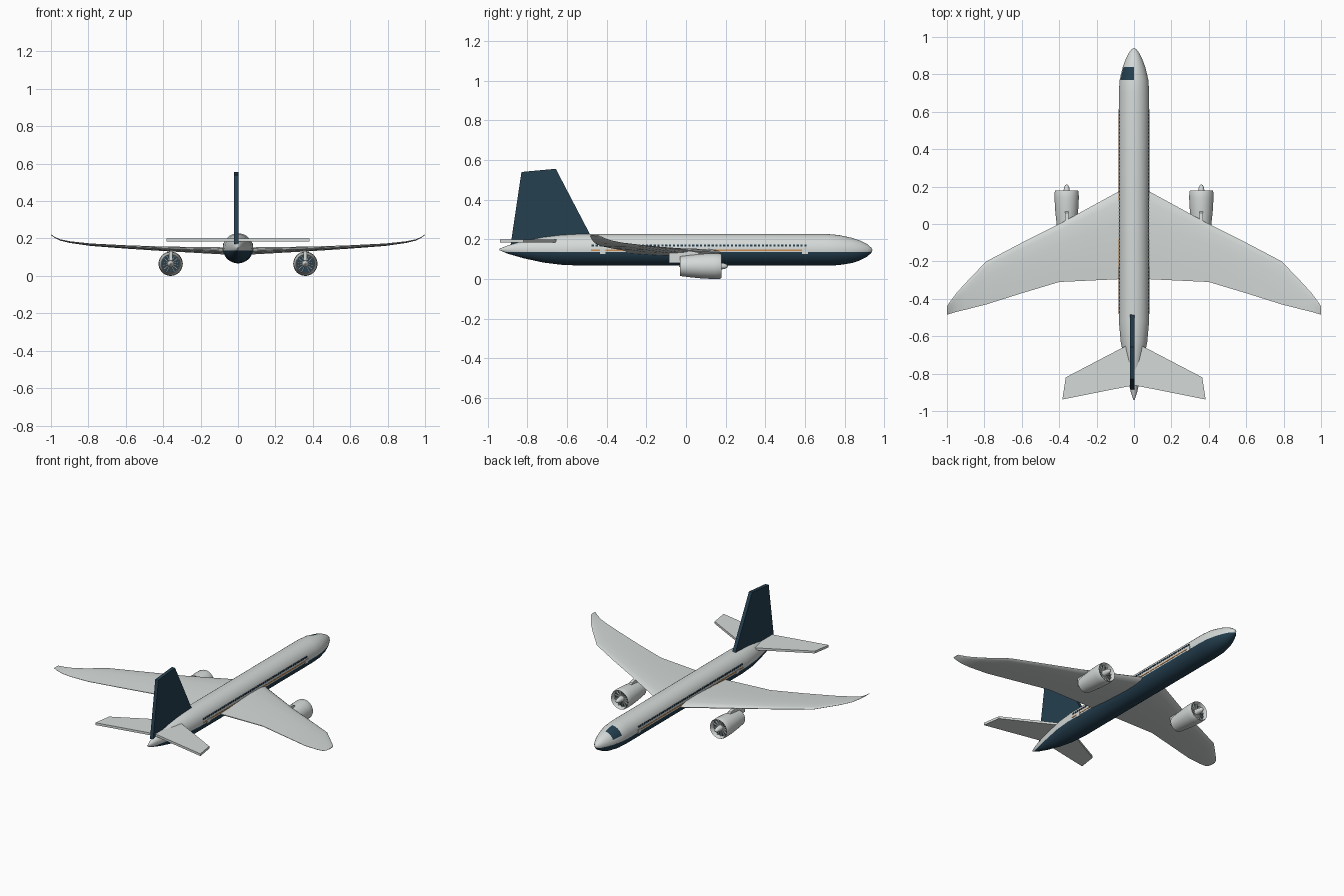
import bpy, bmesh, math
from mathutils import Matrix, Vector

if "Cube" in bpy.data.objects:
    bpy.data.objects.remove(bpy.data.objects["Cube"])


def material(name, rgb):
    m = bpy.data.materials.new(name)
    m.use_nodes = True
    m.diffuse_color = (*rgb, 1)
    m.node_tree.nodes["Principled BSDF"].inputs["Base Color"].default_value = (*rgb, 1)
    return m


LIGHT = material("light grey paint", (0.66, 0.70, 0.69))
NAVY = material("dark navy paint", (0.018, 0.05, 0.08))
ORANGE = material("orange trim", (0.62, 0.27, 0.08))


def finish(bm, name, mats, smooth=None):
    bmesh.ops.recalc_face_normals(bm, faces=bm.faces)
    mesh = bpy.data.meshes.new(name)
    bm.to_mesh(mesh)
    bm.free()
    for m in mats:
        mesh.materials.append(m)
    ob = bpy.data.objects.new(name, mesh)
    bpy.context.collection.objects.link(ob)
    if smooth:
        bpy.ops.object.select_all(action="DESELECT")
        ob.select_set(True)
        bpy.context.view_layer.objects.active = ob
        bpy.ops.object.shade_smooth_by_angle(angle=math.radians(smooth))
    return ob


def loft(bm, rings, caps=True):
    """Skin a list of closed rings of points."""
    loops = [[bm.verts.new(p) for p in ring] for ring in rings]
    n = len(loops[0])
    for a, b in zip(loops, loops[1:]):
        for i in range(n):
            j = (i + 1) % n
            bm.faces.new((a[i], a[j], b[j], b[i]))
    if caps:
        bm.faces.new(loops[0])
        bm.faces.new(loops[-1])


def box(bm, centre, size):
    bmesh.ops.create_cube(bm, size=1, matrix=Matrix.Translation(centre) @ Matrix.Diagonal((*size, 1)))


def lathe(bm, profile, x, z, n=32, caps=True):
    """Turn (y, radius) points around an axis along y."""
    turn = [2 * math.pi * i / n for i in range(n)]
    loft(bm, [[(x + r * math.cos(t), y, z + r * math.sin(t)) for t in turn]
              for y, r in profile], caps)


# Fuselage: y, half width, bottom, top
SPLIT = 0.135
GLASS = (0.77, 0.84)
stations = [(-0.94, 0.003, 0.145, 0.153), (-0.9, 0.017, 0.128, 0.169),
            (-0.82, 0.034, 0.105, 0.192), (-0.72, 0.053, 0.083, 0.211),
            (-0.63, 0.071, 0.072, 0.222), (-0.52, 0.081, 0.067, 0.228),
            (0.7, 0.081, 0.067, 0.228), (0.77, 0.077, 0.07, 0.222),
            (0.84, 0.06, 0.081, 0.207), (0.88, 0.045, 0.095, 0.193),
            (0.915, 0.028, 0.114, 0.175), (0.935, 0.012, 0.132, 0.158),
            (0.94, 0.003, 0.144, 0.149)]
turns = [2 * math.pi * i / 36 for i in range(36)]
bm = bmesh.new()
loft(bm, [[(w * math.cos(t), y, (lo + hi) / 2 + (hi - lo) / 2 * math.sin(t)) for t in turns]
          for y, w, lo, hi in stations])
bmesh.ops.bisect_plane(bm, geom=bm.verts[:] + bm.edges[:] + bm.faces[:],
                       plane_co=(0, 0, SPLIT), plane_no=(0, 0, 1))
for f in bm.faces:
    c = f.calc_center_median()
    glass = GLASS[0] < c.y < GLASS[1] and c.x < 0 and c.z > 0.165
    f.material_index = int(c.z < SPLIT or glass)
finish(bm, "fuselage", [LIGHT, NAVY], 35)

# Cabin windows, trim stripes and doors on both sides
windows, stripes, doors = bmesh.new(), bmesh.new(), bmesh.new()
for side in (-1, 1):
    for i in range(56):
        box(windows, (side * 0.0785, -0.47 + i * 0.0195, 0.168), (0.006, 0.011, 0.01))
    box(stripes, (side * 0.0795, 0.06, 0.146), (0.006, 1.08, 0.007))
    for y in (-0.42, 0.6):
        box(doors, (side * 0.08, y, 0.14), (0.006, 0.03, 0.026))
finish(windows, "cabin_windows", [NAVY])
finish(stripes, "trim_stripes", [ORANGE])
finish(doors, "cabin_doors", [LIGHT])

# Wings: x, leading y, trailing y, mid height, thickness
wing = [(0, 0.215, -0.295, 0.132, 0.04), (0.08, 0.175, -0.295, 0.134, 0.038),
        (0.4, 0.0, -0.31, 0.145, 0.024), (0.6, -0.1, -0.37, 0.155, 0.018),
        (0.79, -0.2, -0.43, 0.167, 0.013), (0.9, -0.315, -0.458, 0.181, 0.009),
        (0.95, -0.37, -0.47, 0.192, 0.007), (0.98, -0.41, -0.479, 0.206, 0.005),
        (1.0, -0.44, -0.485, 0.22, 0.004)]
foil = [(0, 0), (0.03, 0.25), (0.12, 0.44), (0.35, 0.5), (0.7, 0.33), (1, 0.08),
        (1, -0.08), (0.7, -0.33), (0.35, -0.5), (0.12, -0.44), (0.03, -0.25)]
for side, word in ((1, "left"), (-1, "right")):
    bm = bmesh.new()
    loft(bm, [[(side * x, le + (te - le) * u, z + th * v) for u, v in foil]
              for x, le, te, z, th in wing])
    finish(bm, word + "_wing", [LIGHT], 40)


def slab(name, outline, offset, mat):
    """Flat plate made from an outline, extruded by an offset vector."""
    bm = bmesh.new()
    d = Vector(offset) / 2
    pts = [Vector(p) for p in outline]
    loft(bm, [[p - d for p in pts], [p + d for p in pts]])
    finish(bm, name, [mat])


# Tail fin and stabilizers
fin = [(-0.885, 0.17), (-0.83, 0.54), (-0.657, 0.556), (-0.48, 0.217), (-0.5, 0.17)]
slab("tail_fin", [(-0.01, y, z) for y, z in fin], (0.023, 0, 0), NAVY)
tail = [(0, -0.63), (0.04, -0.65), (0.365, -0.82), (0.383, -0.938), (0, -0.862)]
for side, word in ((1, "left"), (-1, "right")):
    slab(word + "_stabilizer", [(side * x, y, 0.192) for x, y in tail], (0, 0, 0.015), LIGHT)

# Engines: cowling, dark core, blades, cones and pylon
EX, EZ = 0.36, 0.065
cowl = [(-0.03, 0.046), (-0.03, 0.05), (0.02, 0.056), (0.08, 0.062), (0.14, 0.065),
        (0.17, 0.064), (0.178, 0.061), (0.172, 0.057), (0.13, 0.054), (-0.03, 0.046)]
spinner = [(0.14, 0.02), (0.175, 0.017), (0.195, 0.014), (0.207, 0.008), (0.211, 0.002)]
exhaust = [(0.01, 0.022), (-0.02, 0.014), (-0.035, 0.003)]
pylon = [(0.07, 0.12), (0.06, 0.135), (0.0, 0.145), (-0.085, 0.145), (-0.085, 0.082), (0.0, 0.082)]
for side, word in ((1, "left"), (-1, "right")):
    x = side * EX
    bm = bmesh.new()
    lathe(bm, cowl, x, EZ, caps=False)
    bmesh.ops.remove_doubles(bm, verts=bm.verts, dist=0.0001)
    finish(bm, word + "_engine_cowling", [LIGHT], 35)

    bm = bmesh.new()
    lathe(bm, [(0.0, 0.049), (0.145, 0.055)], x, EZ)
    finish(bm, word + "_engine_core", [NAVY])

    bm = bmesh.new()
    for cone in (spinner, exhaust):
        lathe(bm, cone, x, EZ, 16)
    finish(bm, word + "_engine_cones", [LIGHT], 35)

    bm = bmesh.new()
    for y, reach in ((0.15, 0.054), (-0.004, 0.046)):
        for i in range(14):
            spin = Matrix.Rotation(2 * math.pi * i / 14, 4, "Y")
            bmesh.ops.create_cube(bm, size=1, matrix=Matrix.Translation((x, y, EZ)) @ spin
                                  @ Matrix.Translation((0, 0, reach / 2))
                                  @ Matrix.Diagonal((0.006, 0.01, reach, 1)))
    finish(bm, word + "_fan_blades", [LIGHT])
    slab(word + "_pylon", [(x, y, z) for y, z in pylon], (0.02, 0, 0), LIGHT)
